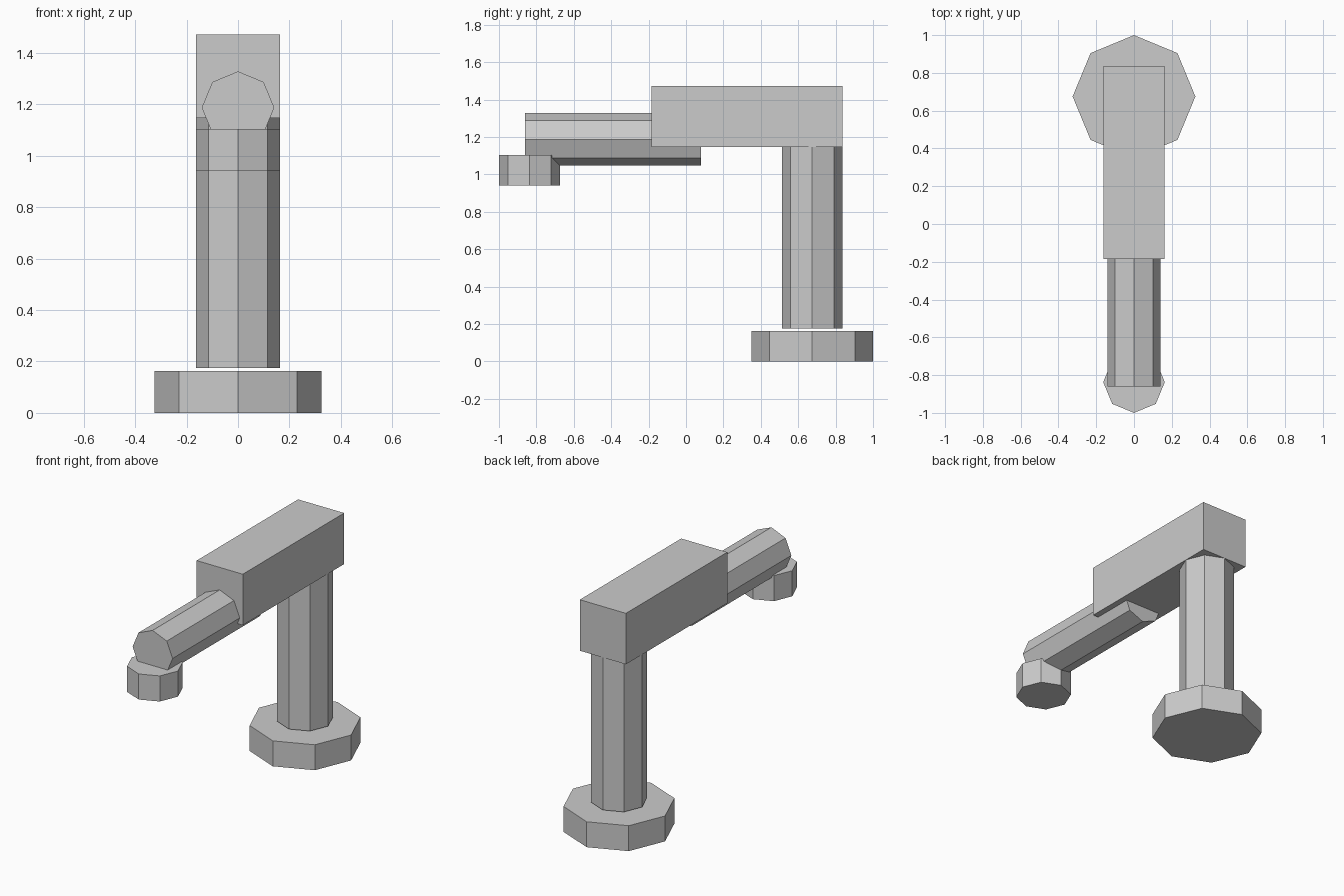
import bpy
import math

if "Cube" in bpy.data.objects:
    bpy.data.objects.remove(bpy.data.objects["Cube"])

grey = bpy.data.materials.new("plain grey")
grey.diffuse_color = (0.6, 0.6, 0.6, 1)
grey.use_nodes = True
grey.node_tree.nodes["Principled BSDF"].inputs["Base Color"].default_value = grey.diffuse_color


def octagon_bar(name, radius, length, centre, rotation=(0, 0, 0)):
    """Flat-sided octagonal bar with a corner on each axis."""
    bpy.ops.mesh.primitive_cylinder_add(vertices=8, radius=radius, depth=length,
                                        location=centre, rotation=rotation)
    bar = bpy.context.object
    bar.name = name
    bar.data.materials.append(grey)
    return bar


# Foot, upright post and downward outlet
octagon_bar("base_flange", 0.325, 0.162, (0, 0.675, 0.081))
octagon_bar("upright_post", 0.163, 0.971, (0, 0.675, 0.6605))
octagon_bar("outlet_nozzle", 0.163, 0.163, (0, -0.837, 1.0225))

# Horizontal spout, partly sunk into the body
octagon_bar("spout_pipe", 0.141, 0.94, (0, -0.39, 1.187), (math.pi / 2, 0, 0))

# Box body on top of the post
bpy.ops.mesh.primitive_cube_add(size=1, location=(0, 0.3265, 1.309))
body = bpy.context.object
body.name = "box_body"
body.scale = (0.325, 1.021, 0.325)
bpy.ops.object.transform_apply(location=False, rotation=False, scale=True)
body.data.materials.append(grey)
